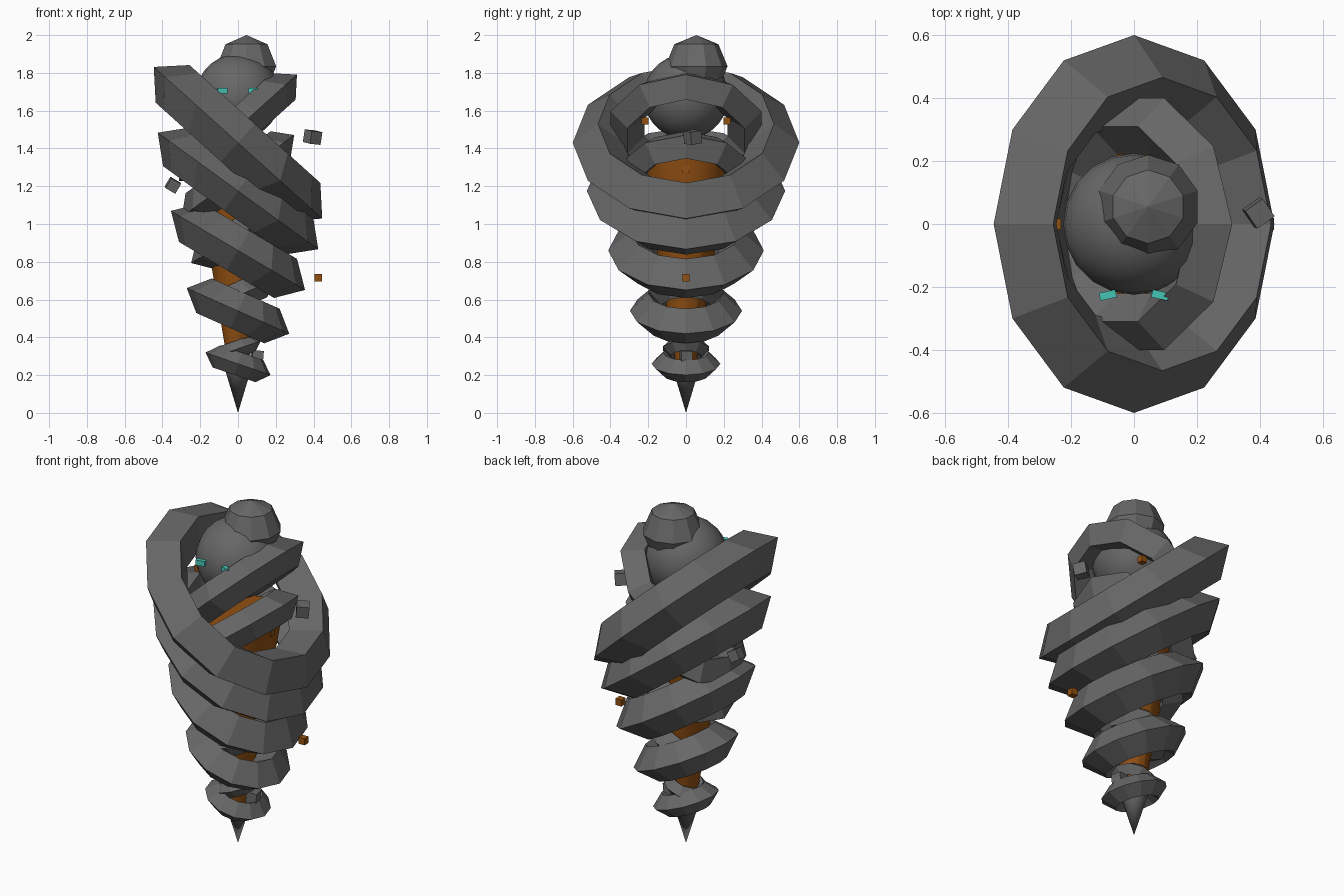
import bpy
from math import radians, pi, sin, cos

if "Cube" in bpy.data.objects:
    bpy.data.objects.remove(bpy.data.objects["Cube"], do_unlink=True)


def material(name, colour):
    m = bpy.data.materials.new(name)
    m.use_nodes = True
    m.diffuse_color = (*colour, 1)
    bsdf = next(n for n in m.node_tree.nodes if n.type == 'BSDF_PRINCIPLED')
    bsdf.inputs["Base Color"].default_value = (*colour, 1)
    return m


GREY = material("storm grey", (0.135, 0.135, 0.135))
ORANGE = material("burnt orange", (0.29, 0.08, 0.006))
TEAL = material("glowing teal", (0.06, 0.56, 0.46))


def finish(name, mat, smooth=False):
    ob = bpy.context.object
    ob.name = name
    ob.data.materials.append(mat)
    if smooth:
        bpy.ops.object.shade_smooth_by_angle(angle=radians(40))
    return ob


def ring(name, z, outer, thick, tilt, sides):
    bpy.ops.mesh.primitive_torus_add(
        major_segments=sides, minor_segments=4, major_radius=outer - thick,
        minor_radius=thick, location=(0, 0, z), rotation=(0, radians(tilt), 0))
    finish(name, GREY)


def box(name, mat, loc, size, turn=(0, 0, 0)):
    bpy.ops.mesh.primitive_cube_add(size=1, location=loc,
                                    rotation=[radians(a) for a in turn])
    bpy.context.object.scale = size
    finish(name, mat)


# Whirlwind: big tilted rings, each with a smaller counter-tilted ring inside
levels = [(0.26, 0.182, 0.062, 19), (0.54, 0.297, 0.1, 24),
          (0.86, 0.412, 0.12, 30.5), (1.175, 0.525, 0.127, 36),
          (1.43, 0.6, 0.134, 42)]
for i, (z, outer, thick, tilt) in enumerate(levels, 1):
    ring(f"outer_ring_{i}", z, outer, thick, tilt, 12)
    ring(f"inner_ring_{i}", z + 0.08, outer * 0.7, thick * 0.7, -tilt, 10)

# Tapered core and pointed tip
bpy.ops.mesh.primitive_cone_add(vertices=12, radius1=0.044, radius2=0.236,
                                depth=1.15, location=(0, 0, 0.775))
finish("core", ORANGE, True)
bpy.ops.mesh.primitive_cone_add(vertices=12, radius1=0.075, radius2=0, depth=0.25,
                                location=(0, 0, 0.125), rotation=(pi, 0, 0))
finish("tip", GREY, True)

# Head with a low-poly top knot
bpy.ops.mesh.primitive_uv_sphere_add(segments=20, ring_count=14, radius=0.225,
                                     location=(0, 0, 1.675))
finish("head", GREY, True)
bpy.ops.mesh.primitive_uv_sphere_add(segments=10, ring_count=4, radius=0.165,
                                     location=(0.045, 0.055, 1.835))
finish("top_knot", GREY)

# Eyes
for name, s in (("left_eye", 1), ("right_eye", -1)):
    box(name, TEAL, (s * 0.083, -0.226, 1.706), (0.053, 0.025, 0.03), (0, 0, -s * 12))

# Sparks circling the head and core
for i in range(3):
    a = radians(60 + 120 * i)
    box(f"head_spark_{i + 1}", ORANGE, (0.25 * cos(a), 0.25 * sin(a), 1.545), [0.036] * 3)
box("core_spark", ORANGE, (0.21, 0, 1.29), [0.036] * 3)
box("low_spark", ORANGE, (0.425, 0, 0.715), [0.038] * 3)

# Floating rubble
box("rubble_high", GREY, (0.395, 0.035, 1.46), [0.068] * 3, (8, 5, 35))
box("rubble_middle", GREY, (-0.345, 0.03, 1.205), [0.06] * 3, (10, 30, 10))
box("rubble_low", GREY, (0.1, 0, 0.3), [0.06] * 3, (0, 5, 10))
